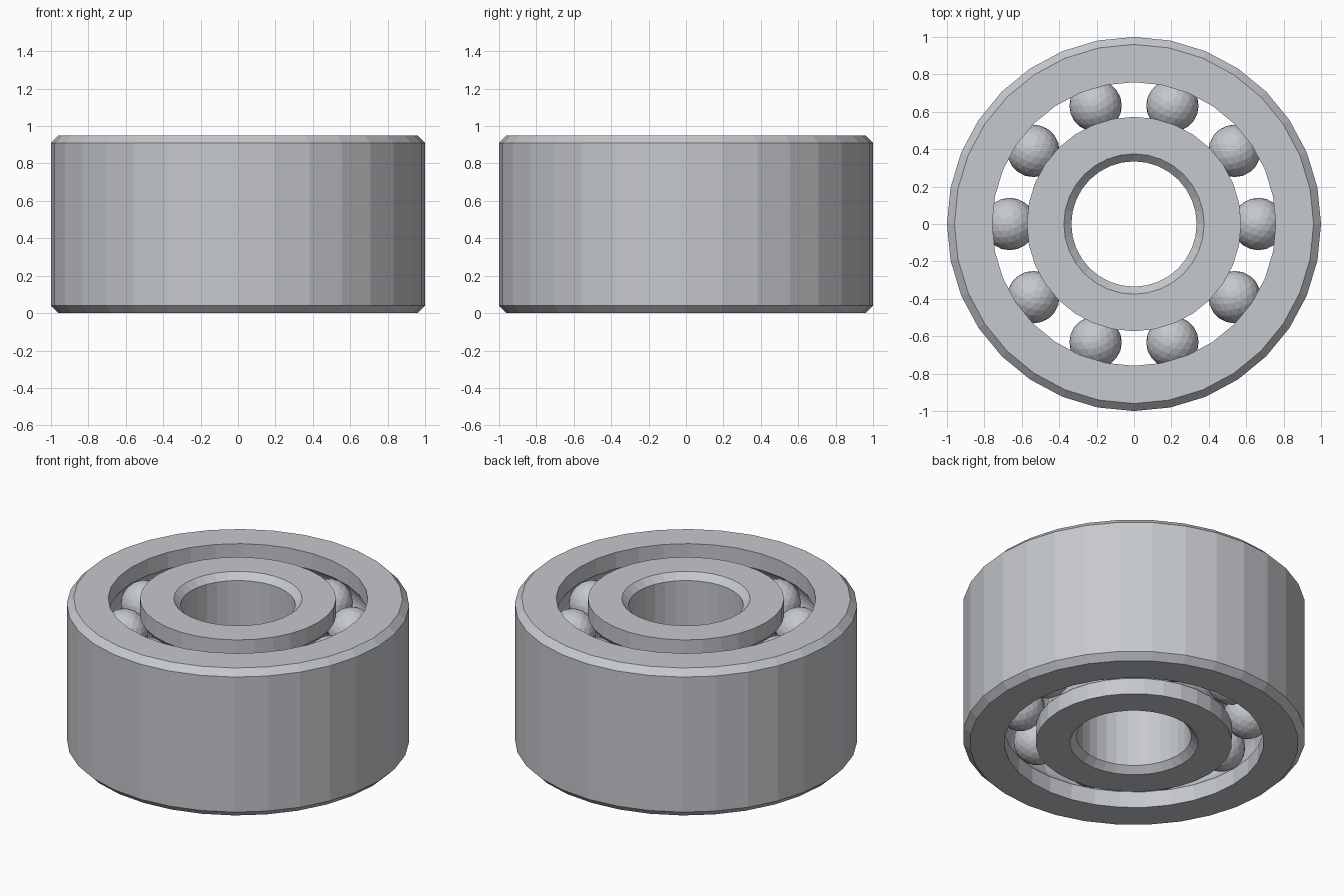
import bpy, bmesh
from math import acos, cos, sin, pi

cube = bpy.data.objects.get("Cube")
if cube:
    bpy.data.objects.remove(cube)

HEIGHT = 0.95
CHAMFER = 0.04
PITCH = 0.665            # radius of the circle the balls run on
BALL = 0.14
ROWS = (0.212, 0.738)    # heights of the two ball rows
BALLS_PER_ROW = 10
SEGMENTS = 32

steel = bpy.data.materials.new("light_steel")
steel.use_nodes = True
colour = (0.56, 0.58, 0.61, 1)
steel.diffuse_color = colour
steel.node_tree.nodes["Principled BSDF"].inputs["Base Color"].default_value = colour


def add_object(name, bm):
    mesh = bpy.data.meshes.new(name)
    bm.to_mesh(mesh)
    bm.free()
    mesh.materials.append(steel)
    obj = bpy.data.objects.new(name, mesh)
    bpy.context.collection.objects.link(obj)
    return obj


def race_profile(plain, land, side, steps=8):
    """Ring section: chamfered plain wall, and a land with two ball grooves."""
    inset = plain + side * -CHAMFER
    points = [(inset, HEIGHT), (plain, HEIGHT - CHAMFER), (plain, CHAMFER), (inset, 0), (land, 0)]
    radius = BALL + 0.002
    limit = acos(abs(land - PITCH) / radius)
    for z in ROWS:
        for i in range(steps + 1):
            t = limit * (2 * i / steps - 1)
            points.append((PITCH + side * radius * cos(t), z + radius * sin(t)))
    points.append((land, HEIGHT))
    return points


def revolve(name, points):
    bm = bmesh.new()
    verts = [bm.verts.new((r, 0, z)) for r, z in points]
    edges = [bm.edges.new((verts[i - 1], v)) for i, v in enumerate(verts)]
    bmesh.ops.spin(bm, geom=verts + edges, cent=(0, 0, 0), axis=(0, 0, 1),
                   angle=2 * pi, steps=SEGMENTS, use_merge=True)
    bmesh.ops.remove_doubles(bm, verts=bm.verts, dist=0.0005)
    bmesh.ops.recalc_face_normals(bm, faces=bm.faces)
    return add_object(name, bm)


# Races
revolve("outer_race", race_profile(1.0, 0.758, 1))
revolve("inner_race", race_profile(0.335, 0.573, -1))

# Two rows of faceted balls sharing one mesh
bm = bmesh.new()
bmesh.ops.create_icosphere(bm, subdivisions=3, radius=BALL)
first = add_object("ball", bm)
ball_mesh = first.data
bpy.data.objects.remove(first)
for row, z in zip(("lower", "upper"), ROWS):
    for i in range(BALLS_PER_ROW):
        angle = 2 * pi * i / BALLS_PER_ROW
        ball = bpy.data.objects.new(f"{row}_ball_{i + 1}", ball_mesh)
        ball.location = (PITCH * cos(angle), PITCH * sin(angle), z)
        ball.rotation_euler.z = angle
        bpy.context.collection.objects.link(ball)
